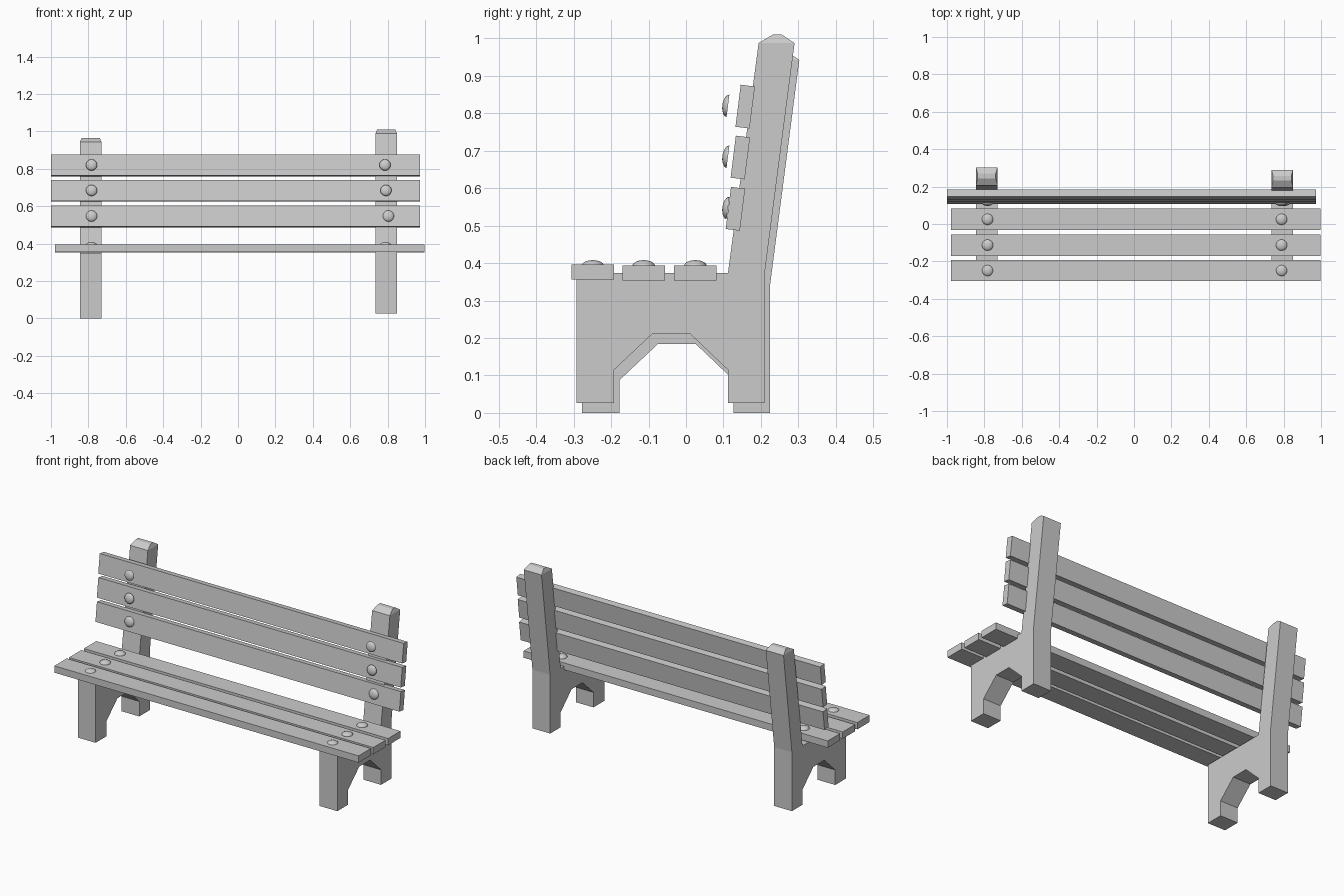
import bpy, bmesh, math
from mathutils import Matrix, Vector

if "Cube" in bpy.data.objects:
    bpy.data.objects.remove(bpy.data.objects["Cube"])

TILT = math.radians(7.2)


def finish(bm, name, matrix=Matrix()):
    bmesh.ops.recalc_face_normals(bm, faces=bm.faces)
    mesh = bpy.data.meshes.new(name)
    bm.to_mesh(mesh)
    bm.free()
    obj = bpy.data.objects.new(name, mesh)
    obj.matrix_world = matrix
    bpy.context.collection.objects.link(obj)
    return obj


def support(name, x0, x1, dy, dz, drop):
    # side profile (y, z): legs with arch, seat ledge and leaning back post
    profile = [(-0.293, 0.027), (-0.192, 0.027), (-0.192, 0.115), (-0.09, 0.211),
               (0.011, 0.211), (0.112, 0.115), (0.112, 0.027), (0.21, 0.027),
               (0.21, 0.372), (0.29, 0.988), (0.194, 0.988), (0.112, 0.373),
               (-0.293, 0.373)]
    pts = []
    for y, z in profile:
        if z > 0.9:
            z -= drop
            y -= drop * 0.13
        pts.append((y + dy, z + dz))
    bm = bmesh.new()
    face = bm.faces.new([bm.verts.new((x0, y, z)) for y, z in pts])
    ext = bmesh.ops.extrude_face_region(bm, geom=[face])
    bmesh.ops.translate(bm, vec=(x1 - x0, 0, 0),
                        verts=[v for v in ext["geom"] if isinstance(v, bmesh.types.BMVert)])
    # tapered cap on the post
    top = max(bm.faces, key=lambda f: min(v.co.z for v in f.verts))
    c = top.calc_center_median()
    ext = bmesh.ops.extrude_face_region(bm, geom=[top])
    bmesh.ops.delete(bm, geom=[top], context="FACES_ONLY")
    for v in ext["geom"]:
        if isinstance(v, bmesh.types.BMVert):
            v.co.x = c.x + (v.co.x - c.x) * 0.84
            v.co.y = c.y + (v.co.y - c.y) * 0.26 + 0.002
            v.co.z += 0.022
    finish(bm, name)


def slat(name, x0, x1, y, z, depth, height, tilt=0.0):
    bm = bmesh.new()
    bmesh.ops.create_cube(bm, size=1, matrix=Matrix.Diagonal((x1 - x0, depth, height, 1)))
    finish(bm, name, Matrix.Translation(((x0 + x1) / 2, y, z)) @ Matrix.Rotation(-tilt, 4, "X"))


def bolt(name, loc, angle):
    # shallow dome with a flat base
    bm = bmesh.new()
    bmesh.ops.create_uvsphere(bm, u_segments=20, v_segments=12, radius=1)
    bmesh.ops.delete(bm, geom=[v for v in bm.verts if v.co.z < -0.01], context="VERTS")
    bmesh.ops.holes_fill(bm, edges=[e for e in bm.edges if e.is_boundary], sides=0)
    bmesh.ops.scale(bm, vec=(0.03, 0.03, 0.015), verts=bm.verts)
    obj = finish(bm, name, Matrix.Translation(Vector(loc)) @ Matrix.Rotation(angle, 4, "X"))
    bpy.ops.object.select_all(action="DESELECT")
    obj.select_set(True)
    bpy.context.view_layer.objects.active = obj
    bpy.ops.object.shade_smooth_by_angle(angle=math.radians(40))


# end supports, slightly uneven
support("right_support", 0.735, 0.85, 0.0, 0.0, 0.0)
support("left_support", -0.845, -0.73, 0.015, -0.027, 0.018)

# seat slats and bolts
for i, (y, z) in enumerate([(-0.249, 0.376), (-0.113, 0.373), (0.025, 0.373)]):
    slat(f"seat_slat_{i + 1}", -0.978, 0.997, y, z, 0.114, 0.04)
    for side, x in (("left", -0.783), ("right", 0.789)):
        bolt(f"seat_bolt_{side}_{i + 1}", (x, y, 0.393), 0)

# backrest slats and bolts (bolts stand slightly proud in one plane)
for i, (y, z, bx) in enumerate([(0.132, 0.545, 0.804), (0.145, 0.682, 0.791), (0.158, 0.818, 0.786)]):
    slat(f"back_slat_{i + 1}", -1.0, 0.973, y, z, 0.038, 0.113, TILT)
    for side, x in (("left", -0.783), ("right", bx)):
        bolt(f"back_bolt_{side}_{i + 1}", (x, 0.112, z + 0.002), math.pi / 2 - TILT)
